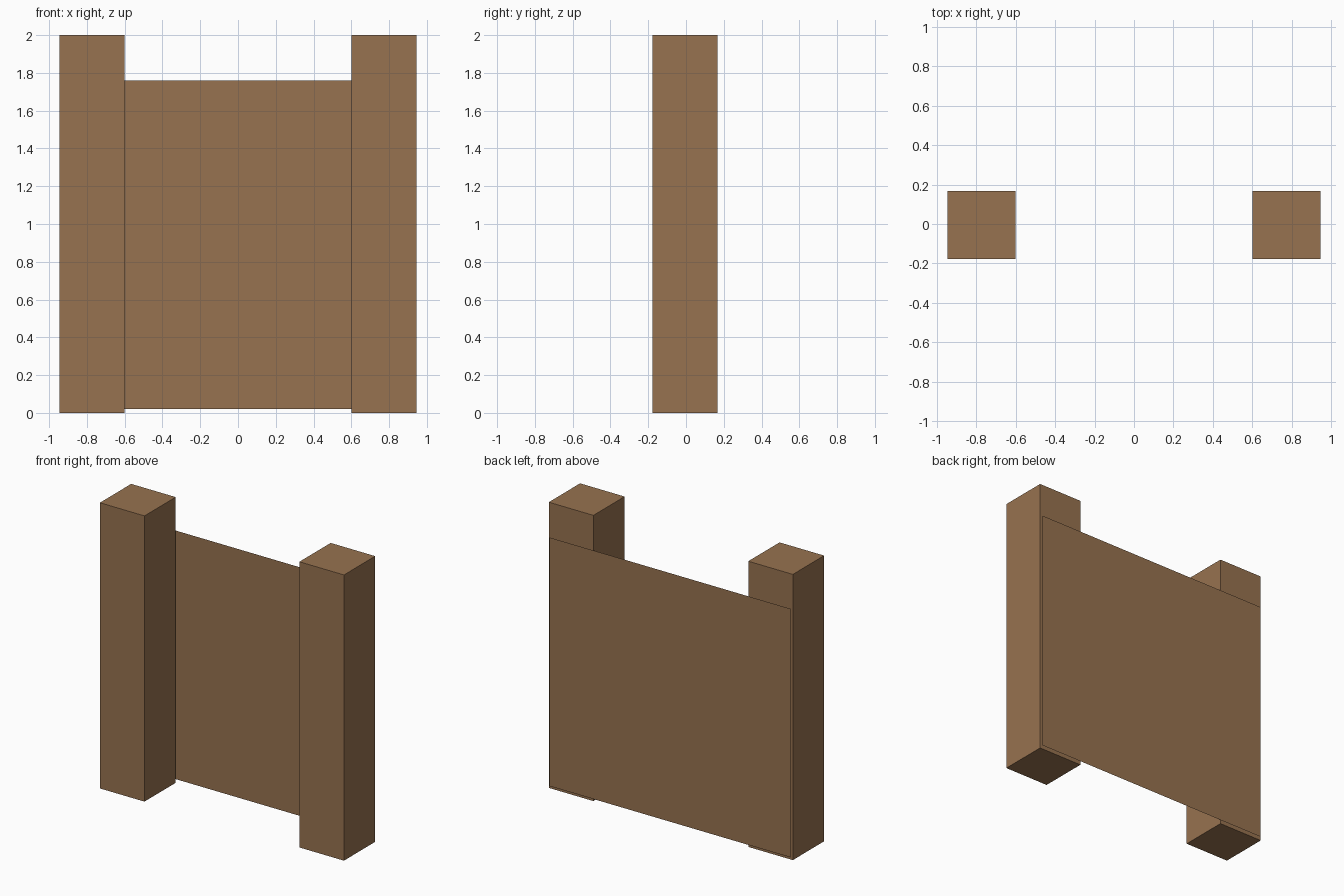
import bpy
import bmesh

if "Cube" in bpy.data.objects:
    bpy.data.objects.remove(bpy.data.objects["Cube"])

wood = bpy.data.materials.new("brown wood")
wood.diffuse_color = (0.31, 0.17, 0.08, 1.0)
wood.use_nodes = True
wood.node_tree.nodes["Principled BSDF"].inputs["Base Color"].default_value = wood.diffuse_color


def add_object(name, bm):
    mesh = bpy.data.meshes.new(name)
    bm.to_mesh(mesh)
    bm.free()
    mesh.materials.append(wood)
    obj = bpy.data.objects.new(name, mesh)
    bpy.context.collection.objects.link(obj)
    return obj


# Two square posts
POST = 0.345
for side, label in ((-1, "left_post"), (1, "right_post")):
    bm = bmesh.new()
    bmesh.ops.create_cube(bm, size=1)
    bmesh.ops.scale(bm, vec=(POST, POST, 2.0), verts=bm.verts)
    bmesh.ops.translate(bm, vec=(side * 0.7725, -0.005, 1.0), verts=bm.verts)
    add_object(label, bm)

# Single-sheet back panel, just behind the posts
bm = bmesh.new()
corners = [(0.933, 0.02), (-0.933, 0.02), (-0.933, 1.76), (0.933, 1.76)]
bm.faces.new([bm.verts.new((x, 0.1775, z)) for x, z in corners])
add_object("back_panel", bm)
